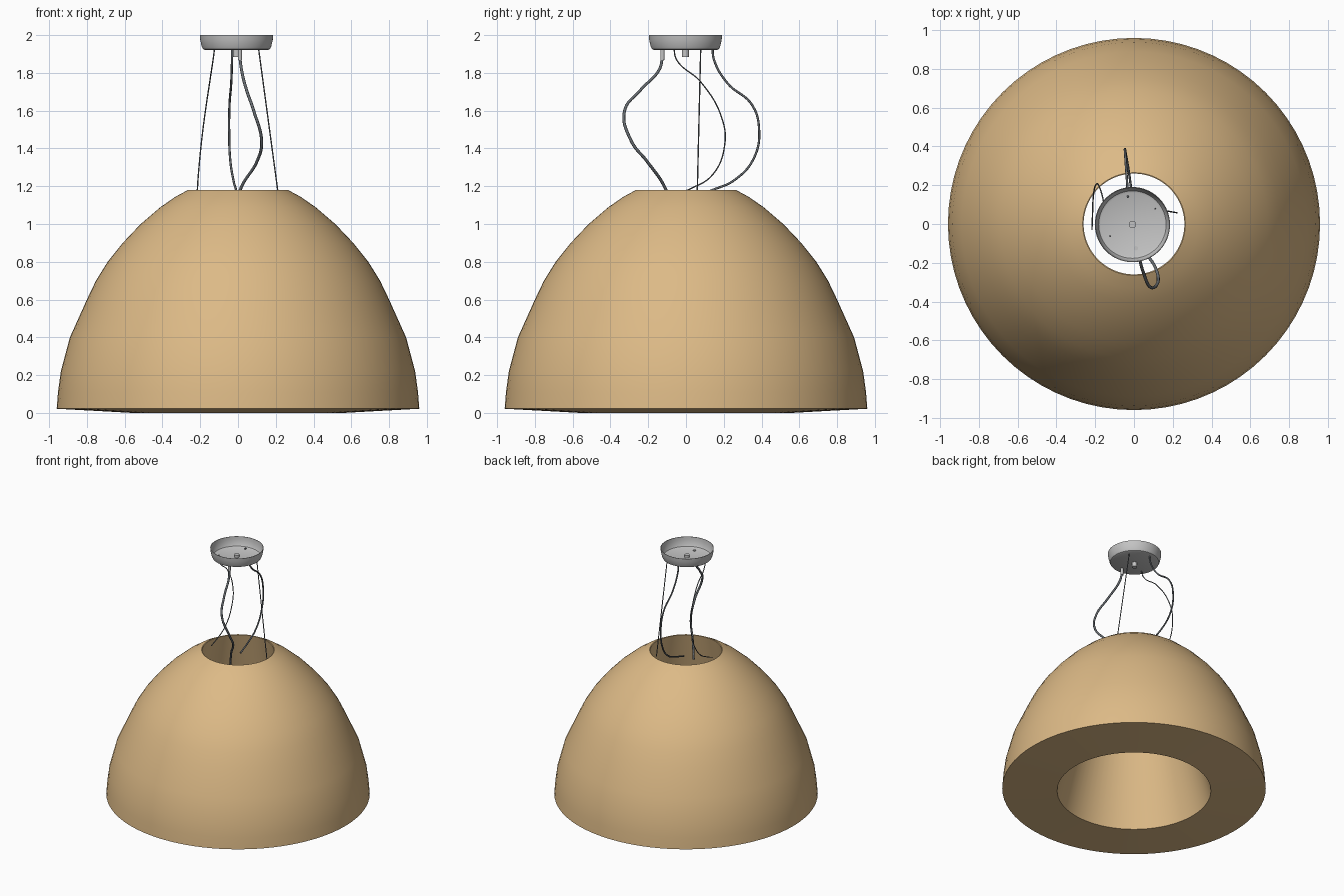
import bpy, bmesh, math

if "Cube" in bpy.data.objects:
    bpy.data.objects.remove(bpy.data.objects["Cube"])


def material(name, rgb):
    m = bpy.data.materials.new(name)
    m.diffuse_color = (*rgb, 1)
    m.use_nodes = True
    m.node_tree.nodes["Principled BSDF"].inputs["Base Color"].default_value = m.diffuse_color
    return m


TAN = material("warm_tan", (0.72, 0.49, 0.24))
GREY = material("light_grey", (0.55, 0.55, 0.55))
DARK = material("dark_grey", (0.13, 0.145, 0.16))


def lathe(name, profile, mat, centre=(0, 0), segments=64, closed=False):
    """Spin an (r, z) profile around a vertical axis."""
    bm = bmesh.new()
    rings = []
    for r, z in profile:
        if r == 0:
            rings.append([bm.verts.new((centre[0], centre[1], z))] * segments)
        else:
            rings.append([bm.verts.new((centre[0] + r * math.cos(2 * math.pi * i / segments),
                                        centre[1] + r * math.sin(2 * math.pi * i / segments), z))
                          for i in range(segments)])
    pairs = list(zip(rings, rings[1:]))
    if closed:
        pairs.append((rings[-1], rings[0]))
    for a, b in pairs:
        for i in range(segments):
            j = (i + 1) % segments
            corners = list(dict.fromkeys((a[i], a[j], b[j], b[i])))
            if len(corners) > 2:
                bm.faces.new(corners)
    bmesh.ops.recalc_face_normals(bm, faces=bm.faces)
    me = bpy.data.meshes.new(name)
    bm.to_mesh(me)
    bm.free()
    ob = bpy.data.objects.new(name, me)
    me.materials.append(mat)
    bpy.context.collection.objects.link(ob)
    bpy.ops.object.select_all(action='DESELECT')
    ob.select_set(True)
    bpy.context.view_layer.objects.active = ob
    bpy.ops.object.shade_smooth_by_angle(angle=math.radians(35))
    return ob


def cable(name, points, radius):
    """Round cable running smoothly through the points."""
    cu = bpy.data.curves.new(name, 'CURVE')
    cu.dimensions = '3D'
    cu.bevel_depth = radius
    cu.bevel_resolution = 2
    cu.resolution_u = 10
    cu.use_fill_caps = True
    sp = cu.splines.new('BEZIER')
    sp.bezier_points.add(len(points) - 1)
    for bp, p in zip(sp.bezier_points, points):
        bp.co = p
        bp.handle_left_type = bp.handle_right_type = 'AUTO'
    cu.materials.append(DARK)
    ob = bpy.data.objects.new(name, cu)
    bpy.context.collection.objects.link(ob)


# Thick bell shade with a conical opening through it
lathe("bell_shade", [
    (0.56, 0.0), (0.96, 0.022), (0.953, 0.11), (0.938, 0.22), (0.89, 0.40),
    (0.80, 0.60), (0.752, 0.70), (0.69, 0.80), (0.61, 0.90), (0.515, 1.0),
    (0.41, 1.09), (0.33, 1.145), (0.265, 1.18), (0.26, 1.178)],
    TAN, segments=72, closed=True)

# Ceiling canopy: shallow dish open at the top
C = (-0.008, -0.003)
lathe("ceiling_canopy", [
    (0.194, 2.0), (0.192, 1.975), (0.184, 1.94), (0.177, 1.926), (0.165, 1.921),
    (0, 1.921), (0, 1.925), (0.163, 1.925), (0.174, 1.93), (0.181, 1.943),
    (0.189, 1.975), (0.191, 2.0)], GREY, C, closed=True)

# Fittings in the canopy floor
for name, pos, r, z0, z1 in (
        ("centre_fitting", C, 0.019, 1.885, 1.945),
        ("cable_grip", (0.01, -0.125), 0.011, 1.868, 1.93)):
    lathe(name, [(0, z0), (r, z0), (r, z1), (0, z1)], GREY, pos, 20)

# Thin suspension wires
cable("straight_wire", [(0.108, 0.078, 1.935), (0.21, 0.06, 1.18), (0.222, 0.058, 1.09)], 0.0035)
cable("slack_wire", [(-0.123, -0.065, 1.935), (-0.132, -0.05, 1.87), (-0.15, 0.08, 1.75),
                     (-0.178, 0.19, 1.56), (-0.195, 0.205, 1.42), (-0.21, 0.14, 1.26),
                     (-0.215, 0.02, 1.185), (-0.217, -0.03, 1.165)], 0.0035)

# Power cables
cable("rear_cable", [(-0.032, 0.14, 1.935), (-0.032, 0.148, 1.87), (-0.036, 0.22, 1.745),
                     (-0.045, 0.35, 1.63), (-0.047, 0.387, 1.50), (-0.042, 0.36, 1.35),
                     (-0.025, 0.26, 1.235), (-0.01, 0.14, 1.18), (0.0, 0.03, 1.14)], 0.006)
cable("front_cable", [(0.01, -0.125, 1.88), (0.018, -0.14, 1.82), (0.045, -0.24, 1.71),
                      (0.083, -0.325, 1.60), (0.125, -0.29, 1.44), (0.10, -0.205, 1.33),
                      (0.02, -0.115, 1.20), (-0.02, -0.07, 1.08)], 0.008)
